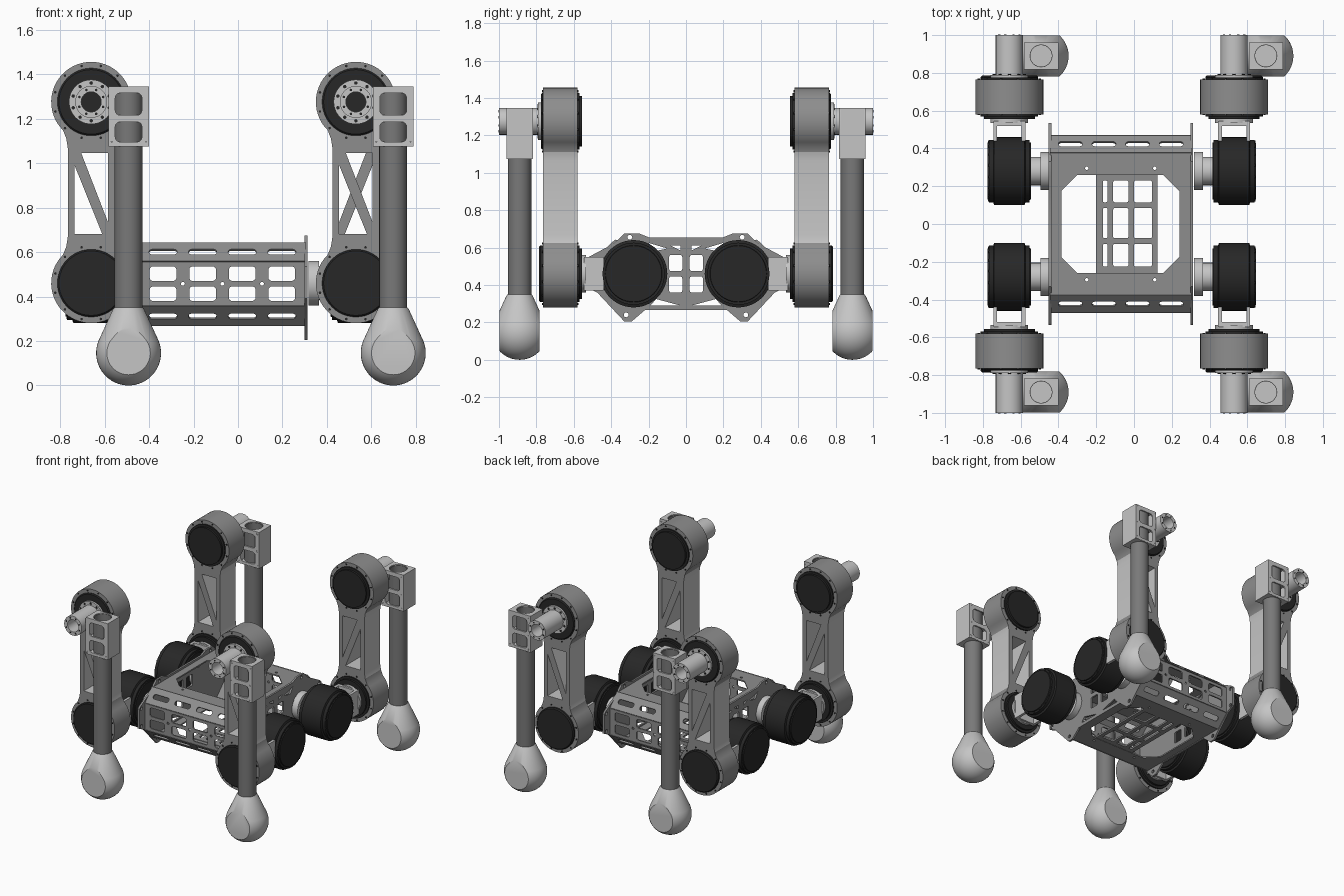
import bpy, bmesh, math
from mathutils import Matrix, Vector

if "Cube" in bpy.data.objects:
    bpy.data.objects.remove(bpy.data.objects["Cube"])


def material(name, v):
    m = bpy.data.materials.new(name)
    m.use_nodes = True
    m.diffuse_color = (v, v, v, 1)
    m.node_tree.nodes["Principled BSDF"].inputs["Base Color"].default_value = (v, v, v, 1)
    return m


LIGHT = material("light grey", 0.56)
MID = material("mid grey", 0.27)
TUBE = material("dark grey", 0.19)
BLACK = material("black", 0.02)
parts = []


def add(name, mesh, *mats):
    for m in mats:
        mesh.materials.append(m)
    o = bpy.data.objects.new(name, mesh)
    bpy.context.collection.objects.link(o)
    parts.append(o)
    return o


def frame(xa, ya, za, at=(0, 0, 0)):
    m = Matrix((xa, ya, za)).transposed().to_4x4()
    m.translation = at
    return m


def along_x(x, y, z):  # local z runs along x, local xy spans yz
    return frame((0, 1, 0), (0, 0, 1), (1, 0, 0), (x, y, z))


def along_y(x, y, z, s=1):  # local z runs along s*y
    return frame((s, 0, 0), (0, 0, 1), (0, s, 0), (x, y, z)) if s < 0 else \
        frame((-1, 0, 0), (0, 0, 1), (0, 1, 0), (x, y, z))


def flat_xz(y):  # local xy spans xz
    return frame((1, 0, 0), (0, 0, 1), (0, -1, 0), (0, y, 0))


def finish(name, bm, M, *mats):
    bmesh.ops.remove_doubles(bm, verts=bm.verts, dist=1e-5)
    bmesh.ops.transform(bm, matrix=M, verts=bm.verts)
    bmesh.ops.recalc_face_normals(bm, faces=bm.faces)
    me = bpy.data.meshes.new(name)
    bm.to_mesh(me)
    bm.free()
    return add(name, me, *mats)


def lathe(name, profile, M, mat, closed=False, clip=0, segs=48):
    bm = bmesh.new()
    vs = [bm.verts.new((r, 0, z)) for r, z in profile]
    pairs = list(zip(vs, vs[1:])) + ([(vs[-1], vs[0])] if closed else [])
    es = [bm.edges.new(p) for p in pairs]
    bmesh.ops.spin(bm, geom=vs + es, cent=(0, 0, 0), axis=(0, 0, 1),
                   angle=2 * math.pi, steps=segs, use_merge=False)
    bmesh.ops.remove_doubles(bm, verts=bm.verts, dist=1e-5)
    for s in (1, -1) if clip else ():  # slice flat sides
        bmesh.ops.bisect_plane(bm, geom=bm.verts[:] + bm.edges[:] + bm.faces[:],
                               plane_co=(0, s * clip, 0), plane_no=(0, s, 0), clear_outer=True)
        bmesh.ops.holes_fill(bm, edges=[e for e in bm.edges if e.is_boundary])
    return finish(name, bm, M, mat)


def cyl(name, r, z0, z1, M, mat):
    return lathe(name, [(0, z0), (r, z0), (r, z1), (0, z1)], M, mat)


def ring(name, r0, r1, z0, z1, M, mat):
    return lathe(name, [(r0, z0), (r1, z0), (r1, z1), (r0, z1)], M, mat, closed=True)


def bolts(name, r, n, z, M, mat, size=0.008):
    bm = bmesh.new()
    for i in range(n):
        a = 2 * math.pi * (i + 0.5) / n
        bmesh.ops.create_cone(bm, cap_ends=True, segments=8, radius1=size, radius2=size, depth=0.008,
                              matrix=Matrix.Translation((r * math.cos(a), r * math.sin(a), z)))
    return finish(name, bm, M, mat)


def box(name, lo, hi, mat):
    bm = bmesh.new()
    bmesh.ops.create_cube(bm, size=1)
    lo, hi = Vector(lo), Vector(hi)
    return finish(name, bm, Matrix.Translation((lo + hi) / 2) @ Matrix.Diagonal((*(hi - lo), 1)), mat)


def plate(name, loops, thick, M, *mats):
    """Flat sheet: first loop is the outline, the others are holes."""
    cu = bpy.data.curves.new(name, 'CURVE')
    cu.dimensions, cu.fill_mode, cu.extrude = '2D', 'BOTH', thick / 2
    for pts in loops:
        sp = cu.splines.new('POLY')
        sp.points.add(len(pts) - 1)
        for p, (u, v) in zip(sp.points, pts):
            p.co = (u, v, 0, 1)
        sp.use_cyclic_u = True
    tmp = bpy.data.objects.new(name, cu)
    bpy.context.collection.objects.link(tmp)
    me = bpy.data.meshes.new_from_object(tmp)
    bpy.data.objects.remove(tmp)
    bm = bmesh.new()
    bm.from_mesh(me)
    bpy.data.meshes.remove(me)
    return finish(name, bm, M, *mats)


def arc(cx, cy, r, a0, a1, n):
    return [(cx + r * math.cos(math.radians(a0 + (a1 - a0) * i / n)),
             cy + r * math.sin(math.radians(a0 + (a1 - a0) * i / n))) for i in range(n + 1)]


def circle(cx, cy, r, n=32):
    return arc(cx, cy, r, 0, 360, n)[:-1]


def rect(x0, y0, x1, y1, r=0.0):
    if not r:
        return [(x0, y0), (x1, y0), (x1, y1), (x0, y1)]
    return (arc(x1 - r, y1 - r, r, 0, 90, 4) + arc(x0 + r, y1 - r, r, 90, 180, 4)
            + arc(x0 + r, y0 + r, r, 180, 270, 4) + arc(x1 - r, y0 + r, r, 270, 360, 4))


# ---- body: side plates
X0, X1, BX = -0.445, 0.305, -0.07
half = [(0.20, 0.655), (0.25, 0.675), (0.33, 0.675), (0.38, 0.625), (0.52, 0.55), (0.535, 0.535),
        (0.535, 0.39), (0.475, 0.36), (0.33, 0.205), (0.29, 0.205), (0.22, 0.265)]
outline = half + [(-y, z) for y, z in reversed(half)]
side_holes = []
for s in (1, -1):
    side_holes += [rect(s * 0.055 - 0.035, a, s * 0.055 + 0.035, b, 0.01) for a, b in ((0.475, 0.56), (0.36, 0.445))]
    side_holes += [[(s * 0.10, 0.595), (s * 0.20, 0.625), (s * 0.17, 0.58)],
                   [(s * 0.03, 0.29), (s * 0.19, 0.29), (s * 0.16, 0.325)],
                   [(s * 0.03, 0.61), (s * 0.08, 0.61), (s * 0.03, 0.585)]]
    side_holes += [circle(s * y, z, 0.013, 12) for y, z in ((0.32, 0.24), (0.30, 0.655), (0.51, 0.53), (0.51, 0.40))]
for name, x in (("side_plate_right", X0), ("side_plate_left", X1)):
    plate(name, [outline] + side_holes, 0.014, along_x(x, 0, 0), MID)


# ---- body: long panels between the side plates
def panel(name, p, q, loops):
    d = Vector((0, q[0] - p[0], q[1] - p[1])).normalized()
    M = frame(Vector((1, 0, 0)), d, Vector((1, 0, 0)).cross(d), (0, *p))
    length = math.dist(p, q)
    plate(name, [rect(X0, 0, X1, length)] + loops, 0.01, M, MID)


cols = [-0.337 + 0.178 * i for i in range(4)]
slots = [rect(c - 0.063, 0.045, c + 0.063, 0.08, 0.015) for c in cols]
wins = [rect(c - 0.06, v, c + 0.06, v + 0.065, 0.015) for c in cols for v in (0.02, 0.11)]
dots = [circle(c + 0.089, 0.097, 0.009, 10) for c in cols[:3]]
for end, s in (("front", -1), ("back", 1)):
    panel(end + "_upper_panel", (s * 0.375, 0.64), (s * 0.465, 0.555), slots)
    panel(end + "_panel", (s * 0.465, 0.36), (s * 0.465, 0.555), wins + dots)
    panel(end + "_lower_panel", (s * 0.375, 0.27), (s * 0.465, 0.36), slots)
c = 0.085
opening = [(-0.385 + c, 0.115), (0.24 - c, 0.115), (0.24, 0.115 + c), (0.24, 0.635 - c),
           (0.24 - c, 0.635), (-0.385 + c, 0.635), (-0.385, 0.635 - c), (-0.385, 0.115 + c)]
screws = [circle(x, y, 0.009, 10) for x in (-0.25, 0.11) for y in (0.08, 0.67)]
for name, z in (("top_plate", 0.635), ("bottom_plate", 0.275)):
    panel(name, (-0.375, z), (0.375, z), [opening] + screws)

# ---- lattice tray in the bottom opening
xs = ((-0.165, -0.14), (-0.11, -0.03), (0.0, 0.095))
ys = ((-0.225, -0.105), (-0.075, 0.085), (0.115, 0.23))
plate("bottom_lattice", [rect(-0.20, -0.262, 0.125, 0.262)]
      + [rect(a, p, b, q, 0.008) for a, b in xs for p, q in ys], 0.012,
      Matrix.Translation((0, 0, 0.278)), MID)

# ---- legs
HZ, UZ = 0.46, 1.275   # heights of lower and upper joints
for side, cx, inward in (("right", -0.66, 1), ("left", 0.53, -1)):
    for end, s in (("front", -1), ("back", 1)):
        tag = f"{end}_{side}_"
        # hip motor with hub to the body
        M = along_x(cx, s * 0.28, HZ)
        lathe(tag + "hip_motor", [(0, -0.115), (0.15, -0.115), (0.152, -0.108), (0.166, -0.108), (0.166, -0.085),
                                  (0.18, -0.08), (0.18, 0.08), (0.166, 0.085), (0.166, 0.108), (0.152, 0.108),
                                  (0.15, 0.115), (0, 0.115)], M, BLACK)
        for i, (r, a, b) in enumerate(((0.075, 0.11, 0.17), (0.1, 0.165, 0.212))):
            cyl(f"{tag}hip_hub_{i}", r, min(a * inward, b * inward), max(a * inward, b * inward), M, LIGHT)
        bolts(tag + "hip_bolts", 0.158, 16, -0.108 * inward, M, BLACK, 0.006)
        # bracket from hip motor to thigh
        lo, hi = sorted((s * 0.52, s * 0.545))
        box(tag + "bracket_base", (cx - 0.085, lo, HZ - 0.09), (cx + 0.085, hi, HZ + 0.09), LIGHT)
        lo, hi = sorted((s * 0.44, s * 0.53))
        for i, x in enumerate((cx - 0.085, cx + 0.065)):
            box(f"{tag}bracket_arm_{i}", (x, lo, HZ - 0.09), (x + 0.02, hi, HZ + 0.09), LIGHT)
        cyl(tag + "bracket_hub", 0.1, 0.535, 0.565, along_y(cx, 0, HZ, s), LIGHT)

        # thigh: dumbbell housing with diagonal brace
        right = [(0.127, HZ + 0.127), (0.112, HZ + 0.165), (0.105, HZ + 0.21),
                 (0.105, UZ - 0.21), (0.112, UZ - 0.165), (0.127, UZ - 0.127)]
        shape = right + arc(0, UZ, 0.18, -45, 225, 40)[1:-1] \
            + [(-x, z) for x, z in reversed(right)] + arc(0, HZ, 0.18, 135, 405, 40)[1:-1]
        k = -1 if (side, end) == ("left", "back") else 1
        tris = [[(-0.075, 0.68), (0.05, 0.68), (-0.075, 0.99)], [(0.075, 1.045), (-0.045, 1.045), (0.075, 0.735)]]
        loops = [shape] + [[(k * x, z) for x, z in t] for t in tris]
        thigh = plate(tag + "thigh", [[(cx + x, z) for x, z in l] for l in loops], 0.185,
                      flat_xz(s * 0.6725), MID, LIGHT)
        for f in thigh.data.polygons:  # light edges on the straight link
            f.material_index = int(0.64 < f.center.z < 1.1 and abs(f.normal.y) < 0.5)

        # thigh motors
        for joint, z, y1 in (("lower", HZ, 0.785), ("upper", UZ, 0.775)):
            M = along_y(cx, 0, z, s)
            lathe(f"{tag}{joint}_motor", [(0, 0.555), (0.135, 0.555), (0.135, 0.57), (0.152, 0.57), (0.152, y1 - 0.007),
                                          (0.145, y1), (0, y1)], M, BLACK)
            for i, y in enumerate((0.58, 0.765)):
                bolts(f"{tag}{joint}_bolts_{i}", 0.167, 12, y, M, BLACK, 0.006)
        # knee shaft
        M = along_y(cx, 0, UZ, s)
        ring(tag + "knee_flange", 0.045, 0.1, 0.77, 0.79, M, LIGHT)
        bolts(tag + "flange_bolts", 0.085, 10, 0.789, M, BLACK)
        ring(tag + "knee_shaft", 0.045, 0.072, 0.78, 1.0, M, LIGHT)
        bolts(tag + "shaft_bolts", 0.058, 8, 0.998, M, BLACK, 0.006)

        # knee block: windowed faces, side walls and bored shelves around the shin
        sx, sy = cx + 0.168, s * 0.89
        a, b, z0, z1 = sx - 0.09, sx + 0.092, 1.075, 1.345
        holes = [rect(sx - 0.06, p, sx + 0.06, q, 0.022) for p, q in ((1.095, 1.185), (1.215, 1.315))]
        pins = [circle(x, z, 0.007, 8) for x in (a + 0.014, b - 0.014) for z in (1.09, 1.2, 1.33)]
        for i, y in enumerate((sy - 0.066, sy + 0.066)):
            plate(f"{tag}knee_face_{i}", [rect(a, z0, b, z1, 0.008)] + holes + pins, 0.01, flat_xz(y), LIGHT)
        for i, (p, q) in enumerate(((a, sx - 0.063), (sx + 0.063, b))):
            box(f"{tag}knee_wall_{i}", (p, sy - 0.062, z0), (q, sy + 0.062, z1), LIGHT)
        for i, z in enumerate((1.084, 1.2, 1.335)):
            plate(f"{tag}knee_shelf_{i}", [rect(a, sy - 0.07, b, sy + 0.07), circle(sx, sy, 0.061)],
                  0.02, Matrix.Translation((0, 0, z)), LIGHT)

        # hollow shin and teardrop foot with flattened sides
        M = Matrix.Translation((sx, sy, 0))
        ring(tag + "shin", 0.057, 0.063, 0.34, 1.34, M, TUBE)
        drop = arc(0, 0.146, 0.146, -90, 22, 18)
        drop[0] = (0, 0)
        lathe(tag + "foot", drop + [(0.07, 0.343), (0.064, 0.35), (0, 0.35)], M, LIGHT, clip=0.108)

# ---- smooth round surfaces, keep edges crisp
bpy.ops.object.select_all(action='DESELECT')
for o in parts:
    o.select_set(True)
bpy.context.view_layer.objects.active = parts[0]
bpy.ops.object.shade_smooth_by_angle(angle=math.radians(30))
